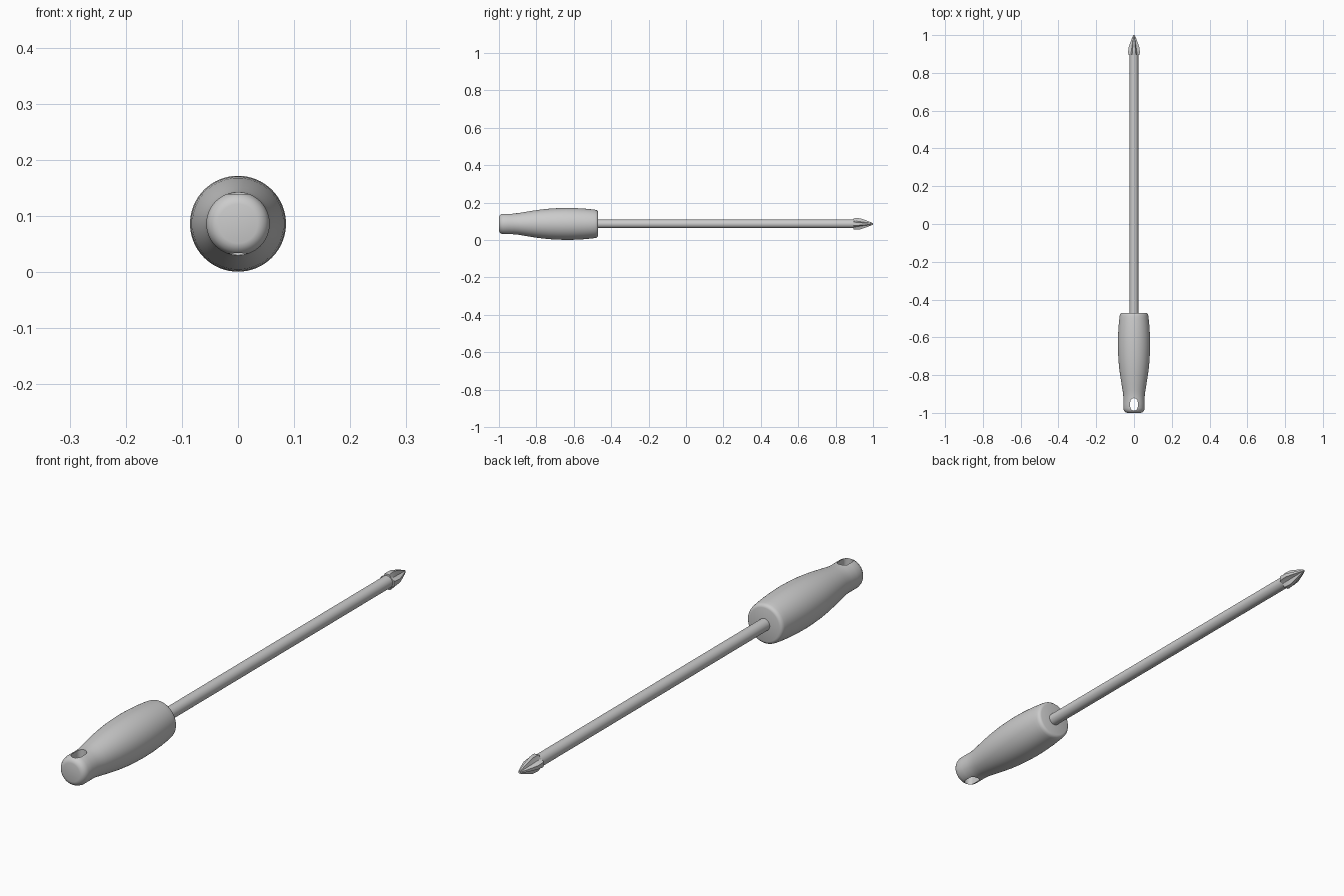
import bpy, bmesh
from math import cos, sin, pi, radians

if "Cube" in bpy.data.objects:
    bpy.data.objects.remove(bpy.data.objects["Cube"])

AXIS_Z = 0.086


def loft(name, rings):
    """Skin a list of closed rings (lists of xyz) and cap both ends."""
    bm = bmesh.new()
    loops = [[bm.verts.new(p) for p in ring] for ring in rings]
    n = len(loops[0])
    for a, b in zip(loops, loops[1:]):
        for i in range(n):
            j = (i + 1) % n
            bm.faces.new((a[i], a[j], b[j], b[i]))
    bm.faces.new(loops[0])
    bm.faces.new(loops[-1])
    bmesh.ops.recalc_face_normals(bm, faces=bm.faces)
    mesh = bpy.data.meshes.new(name)
    bm.to_mesh(mesh)
    bm.free()
    obj = bpy.data.objects.new(name, mesh)
    bpy.context.collection.objects.link(obj)
    return obj


def circle(y, r, n):
    return [(r * cos(2 * pi * i / n), y, AXIS_Z + r * sin(2 * pi * i / n)) for i in range(n)]


def smooth(obj, angle=35):
    bpy.ops.object.select_all(action='DESELECT')
    obj.select_set(True)
    bpy.context.view_layer.objects.active = obj
    bpy.ops.object.shade_smooth_by_angle(angle=radians(angle))


# Handle: turned profile with rounded ends
profile = [(-1.0, 0.035), (-0.998, 0.042), (-0.993, 0.049), (-0.985, 0.054), (-0.974, 0.0565),
           (-0.95, 0.0565), (-0.92, 0.0563), (-0.90, 0.0575), (-0.88, 0.0605), (-0.85, 0.0655),
           (-0.81, 0.072), (-0.77, 0.0775), (-0.73, 0.0815), (-0.69, 0.084), (-0.64, 0.0855),
           (-0.59, 0.0845), (-0.54, 0.0815), (-0.50, 0.0775), (-0.485, 0.0755),
           (-0.477, 0.0735), (-0.472, 0.069), (-0.47, 0.063)]
handle = loft("handle", [circle(y, r, 64) for y, r in profile])

# Hanging slot cut vertically through the butt
slot = []
for z in (-0.1, 0.3):
    ring = []
    for cy, start in ((-0.942, 0), (-0.968, pi)):
        for i in range(11):
            a = start + pi * i / 10
            ring.append((0.02 * cos(a), cy + 0.02 * sin(a), z))
    slot.append(ring)
cutter = loft("slot_cutter", slot)
cutter.hide_render = True
mod = handle.modifiers.new("hanging_slot", 'BOOLEAN')
mod.object = cutter
mod.solver = 'EXACT'
bpy.context.view_layer.objects.active = handle
bpy.ops.object.modifier_apply(modifier=mod.name)
bpy.data.objects.remove(cutter)
smooth(handle)

# Shaft
smooth(loft("shaft", [circle(-0.5, 0.023, 32), circle(0.905, 0.023, 32)]))


# Cross tip: four fins with concave flutes between them
def cross(y, r, valley, w):
    ring = []
    for k in range(4):
        c, s = cos(k * pi / 2), sin(k * pi / 2)
        mid = valley * 0.72
        side = w + (mid - w) * 0.45
        for u, v in ((r, -w), (r, w), ((r + mid) / 2, side), (mid, mid), (side, (r + mid) / 2)):
            ring.append((u * c - v * s, y, AXIS_Z + u * s + v * c))
    return ring


stations = [(0.895, 0.029, 0.023, 0.010), (0.905, 0.031, 0.022, 0.009),
            (0.930, 0.030, 0.017, 0.007), (0.960, 0.020, 0.011, 0.005),
            (0.985, 0.0105, 0.007, 0.0035), (1.0, 0.004, 0.004, 0.002)]
smooth(loft("cross_tip", [cross(*s) for s in stations]), 25)
